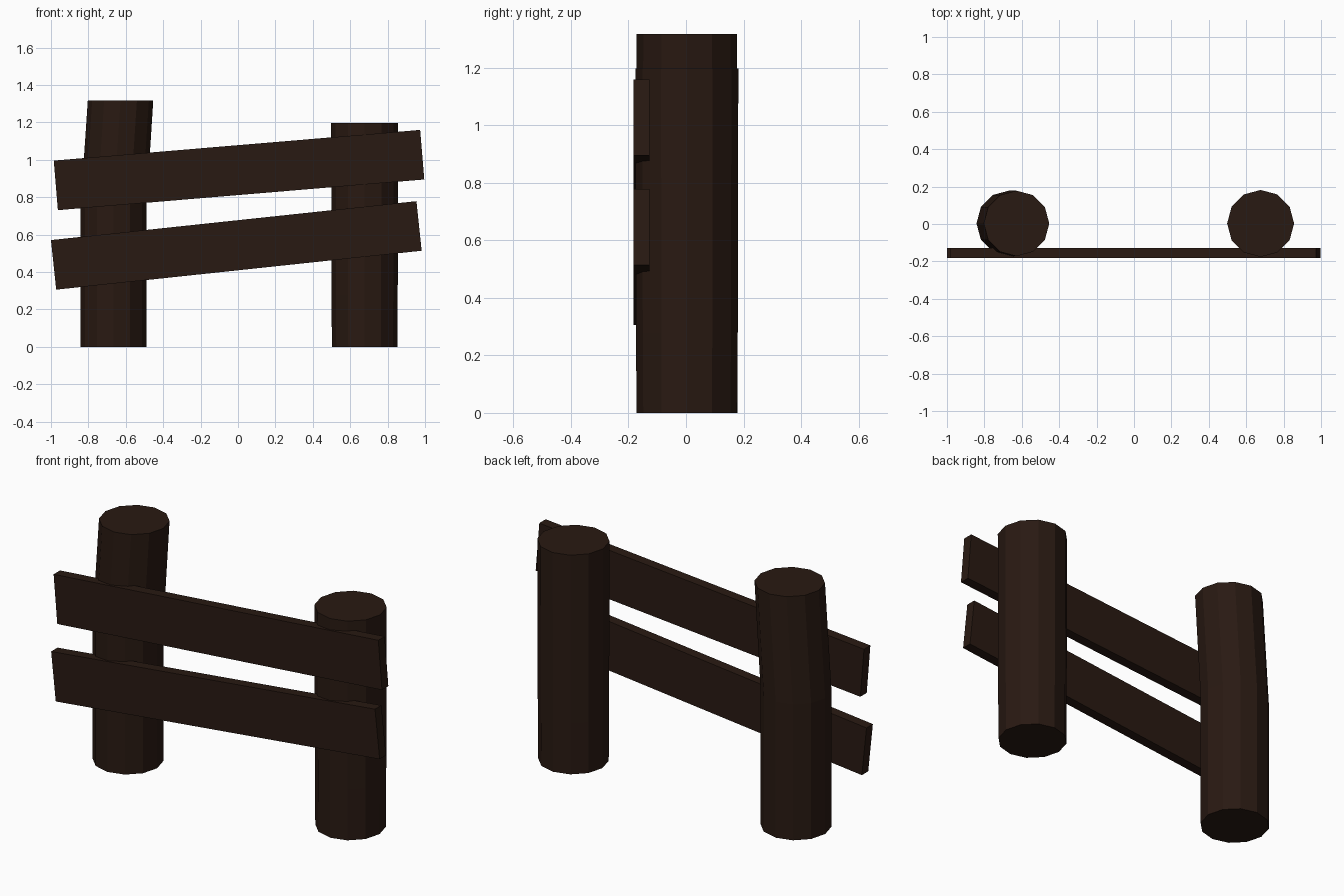
import bpy, bmesh
from math import cos, sin, tau

if "Cube" in bpy.data.objects:
    bpy.data.objects.remove(bpy.data.objects["Cube"])

wood = bpy.data.materials.new("dark_wood")
wood.diffuse_color = (0.022, 0.010, 0.006, 1)
wood.use_nodes = True
wood.node_tree.nodes["Principled BSDF"].inputs["Base Color"].default_value = wood.diffuse_color


def finish(name, bm):
    bmesh.ops.recalc_face_normals(bm, faces=bm.faces)
    mesh = bpy.data.meshes.new(name)
    bm.to_mesh(mesh)
    bm.free()
    mesh.materials.append(wood)
    bpy.context.collection.objects.link(bpy.data.objects.new(name, mesh))


def post(name, rings, y=0.003, sides=12):
    """Loft a closed log through rings of (centre x, z, radius)."""
    bm = bmesh.new()
    loops = [[bm.verts.new((x + r * cos(tau * i / sides), y + r * sin(tau * i / sides), z))
              for i in range(sides)] for x, z, r in rings]
    for a, b in zip(loops, loops[1:]):
        for i in range(sides):
            j = (i + 1) % sides
            bm.faces.new((a[i], a[j], b[j], b[i]))
    bm.faces.new(loops[0])
    bm.faces.new(loops[-1])
    finish(name, bm)


def rail(name, outline, front=-0.182, back=-0.127):
    """Extrude a tilted plank outline (x, z) backwards in y."""
    bm = bmesh.new()
    face = bm.faces.new([bm.verts.new((x, front, z)) for x, z in outline])
    ext = bmesh.ops.extrude_face_region(bm, geom=[face])
    moved = [v for v in ext["geom"] if isinstance(v, bmesh.types.BMVert)]
    bmesh.ops.translate(bm, verts=moved, vec=(0, back - front, 0))
    finish(name, bm)


# Left post leans above its bend, right post is straight
post("left_post", [(-0.666, 0, 0.176), (-0.666, 0.74, 0.176), (-0.628, 1.318, 0.175)])
post("right_post", [(0.677, 0, 0.175), (0.677, 0.28, 0.177), (0.677, 1.197, 0.179)])

# Two sloping rails across the front
rail("upper_rail", [(-0.985, 0.996), (-0.963, 0.731), (0.996, 0.895), (0.974, 1.160)])
rail("lower_rail", [(-1.0, 0.571), (-0.972, 0.306), (0.982, 0.514), (0.954, 0.779)])
